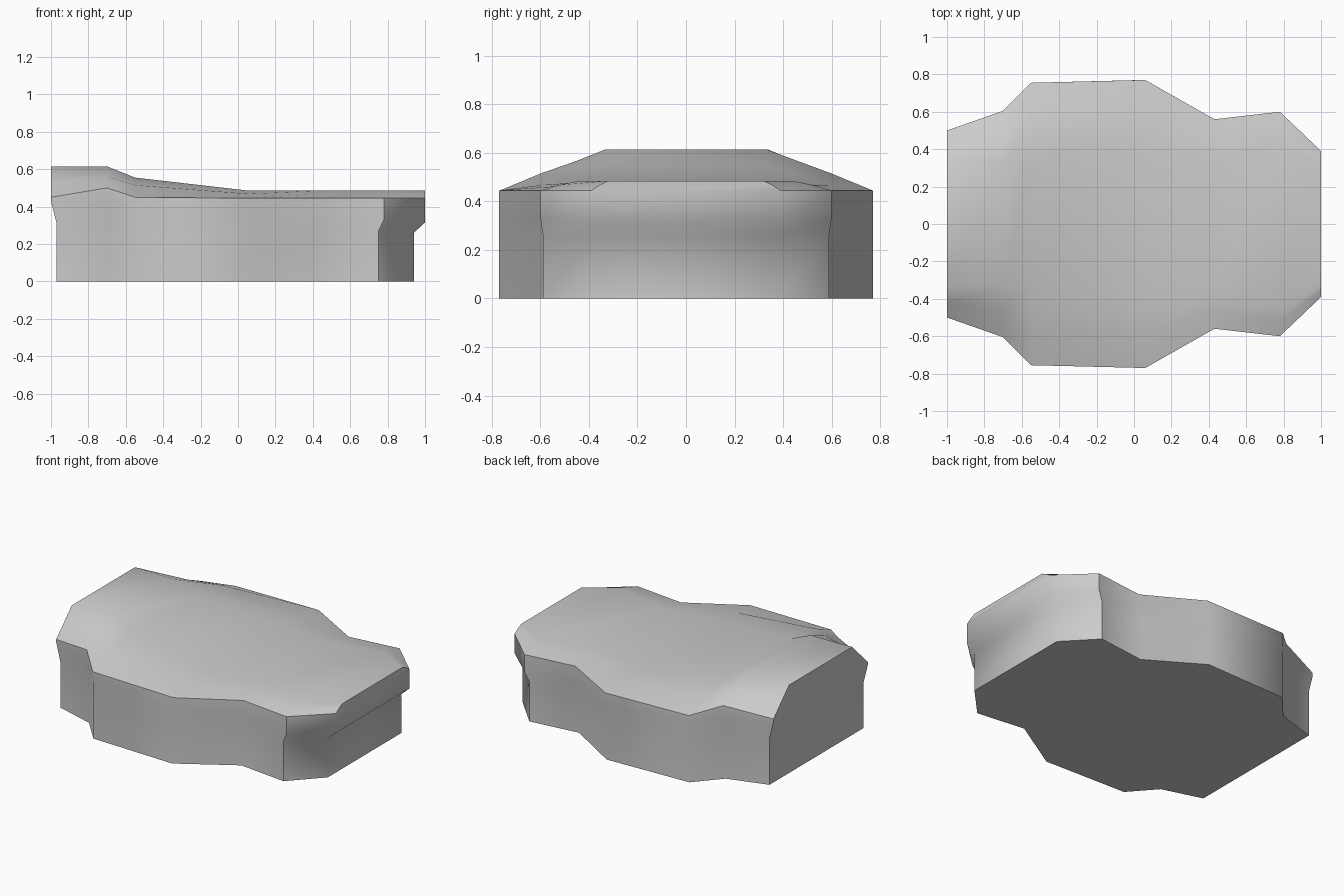
import bpy, bmesh, math

if "Cube" in bpy.data.objects:
    bpy.data.objects.remove(bpy.data.objects["Cube"])

# Stations along the length:
# x, half width, z under lip, z widest, shoulder (y, z), top edge (y, z), lower x, lower half width
stations = [
    (-1.00, 0.50, 0.43, 0.45, 0.42, 0.53, 0.335, 0.615, -0.97, 0.50),
    (-0.70, 0.605, 0.42, 0.50, 0.47, 0.56, 0.33, 0.615, -0.70, 0.58),
    (-0.55, 0.755, 0.41, 0.45, 0.60, 0.515, 0.325, 0.555, -0.55, 0.75),
    (0.06, 0.77, 0.37, 0.445, 0.59, 0.468, 0.41, 0.485, 0.05, 0.77),
    (0.43, 0.56, 0.35, 0.445, 0.46, 0.468, 0.355, 0.485, 0.41, 0.55),
    (0.78, 0.60, 0.33, 0.445, 0.52, 0.468, 0.44, 0.485, 0.75, 0.59),
    (1.00, 0.39, 0.315, 0.445, 0.355, 0.468, 0.32, 0.485, 0.94, 0.39),
]


def half_section(s):
    """Cross-section from the floor up to the edge of the flat top."""
    x, w, zm, zw, ys, zs, yt, zt, xl, wl = s
    z_low = 0.285 - 0.025 * x
    return [(xl, wl, 0), (xl, wl, z_low), (x, w, zm), (x, w, zw),
            (x, ys, zs), (x, yt, zt)]


# Body lofted through mirrored sections
bm = bmesh.new()
rings = []
for s in stations:
    half = half_section(s)
    right = [bm.verts.new((x, -y, z)) for x, y, z in half]
    left = [bm.verts.new((x, y, z)) for x, y, z in half]
    rings.append((right, left))

# Side walls, top deck and floor
for (r0, l0), (r1, l1) in zip(rings, rings[1:]):
    for k in range(5):
        bm.faces.new((r0[k], r1[k], r1[k + 1], r0[k + 1]))
        bm.faces.new((l1[k], l0[k], l0[k + 1], l1[k + 1]))
    bm.faces.new((r0[5], r1[5], l1[5], l0[5]))
    bm.faces.new((r0[0], l0[0], l1[0], r1[0]))

# End walls
for r, l in (rings[0], rings[-1]):
    for k in range(5):
        bm.faces.new((r[k], l[k], l[k + 1], r[k + 1]))

bmesh.ops.recalc_face_normals(bm, faces=bm.faces)
mesh = bpy.data.meshes.new("body")
bm.to_mesh(mesh)
bm.free()
body = bpy.data.objects.new("body", mesh)
bpy.context.collection.objects.link(body)

# Smooth flanks with crisp ends
bpy.context.view_layer.objects.active = body
body.select_set(True)
bpy.ops.object.shade_smooth_by_angle(angle=math.radians(50))
